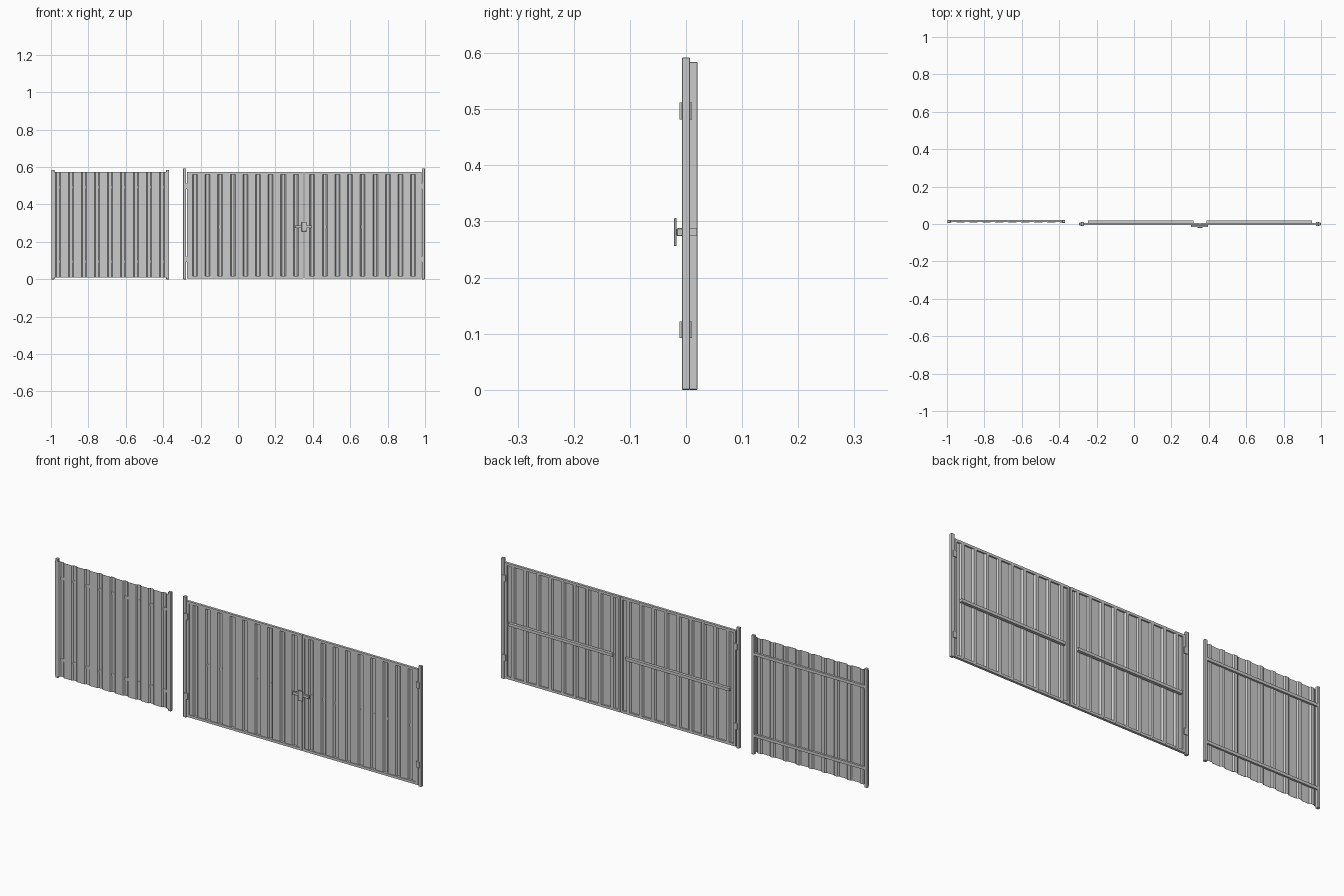
import bpy, bmesh

if "Cube" in bpy.data.objects:
    bpy.data.objects.remove(bpy.data.objects["Cube"])

GATE_X = 0.353      # centre line of the double gate
FENCE_X = -0.683    # centre line of the fence panel


def box(name, x, y, z, bevel=0.0):
    """Box from (min, max) pairs on each axis."""
    bpy.ops.mesh.primitive_cube_add(
        size=1, location=[(a[0] + a[1]) / 2 for a in (x, y, z)])
    ob = bpy.context.object
    ob.name = name
    ob.scale = [a[1] - a[0] for a in (x, y, z)]
    bpy.ops.object.transform_apply(location=False, rotation=False, scale=True)
    if bevel:
        mod = ob.modifiers.new("edge_bevel", 'BEVEL')
        mod.width = bevel
        mod.segments = 1
    return ob


def corrugated(name, x0, x1, z0, z1, y_front, y_back, waves):
    """Trapezoid sheet: wide flats at the front, narrow ridges at the back."""
    pitch = (x1 - x0) / waves
    profile = [(x0, y_front)]
    for i in range(waves):
        for f, y in ((0.30, y_front), (0.39, y_back), (0.61, y_back), (0.70, y_front)):
            profile.append((x0 + (i + f) * pitch, y))
    profile.append((x1, y_front))
    bm = bmesh.new()
    low = [bm.verts.new((x, y, z0)) for x, y in profile]
    high = [bm.verts.new((x, y, z1)) for x, y in profile]
    for i in range(len(profile) - 1):
        bm.faces.new((low[i], low[i + 1], high[i + 1], high[i]))
    mesh = bpy.data.meshes.new(name)
    bm.to_mesh(mesh)
    bm.free()
    ob = bpy.data.objects.new(name, mesh)
    bpy.context.collection.objects.link(ob)
    mod = ob.modifiers.new("sheet_thickness", 'SOLIDIFY')
    mod.thickness = 0.001
    mod.offset = -1
    return ob


def span(centre, side, near, far):
    """Interval measured outwards from a centre line, on either side."""
    return tuple(sorted((centre + side * near, centre + side * far)))


# Fence panel: sheet in front, posts and two rails behind
corrugated("fence_sheet", -0.997, -0.371, 0.009, 0.573, 0.006, 0.012, 9)
for side, label in ((-1, "left"), (1, "right")):
    box(f"fence_post_{label}", span(FENCE_X, side, 0.299, 0.314),
        (0.0065, 0.0205), (0, 0.584), 0.001)
for label, z in (("lower", 0.093), ("upper", 0.493)):
    box(f"fence_rail_{label}", (-0.984, -0.382), (0.0105, 0.0205),
        (z - 0.007, z + 0.007))

# Double gate: two mirrored framed leaves hung on posts
for side, label in ((-1, "left"), (1, "right")):
    box(f"gate_post_{label}", span(GATE_X, side, 0.630, 0.646),
        (-0.007, 0.007), (0, 0.592), 0.001)

    # Leaf frame
    depth = (-0.006, 0.006)
    box(f"outer_stile_{label}", span(GATE_X, side, 0.615, 0.627), depth, (0.005, 0.573))
    box(f"inner_stile_{label}", span(GATE_X, side, 0.002, 0.012), depth, (0.005, 0.573))
    for rail, z in (("bottom", (0.005, 0.017)), ("top", (0.561, 0.573))):
        box(f"{rail}_rail_{label}", span(GATE_X, side, 0.012, 0.615), depth, z)

    # Leaf infill and the brace across its back
    a, b = span(GATE_X, side, 0.010, 0.617)
    corrugated(f"gate_sheet_{label}", a, b, 0.012, 0.566, -0.002, 0.0055, 9)
    box(f"middle_rail_{label}", span(GATE_X, side, 0.035, 0.600),
        (0.005, 0.0195), (0.274, 0.288))

    # Hinges
    for pos, z in (("lower", 0.107), ("upper", 0.497)):
        box(f"hinge_{pos}_{label}", span(GATE_X, side, 0.620, 0.637),
            (-0.0115, 0.0105), (z - 0.015, z + 0.015))

# Latch: sliding bar with an upright grip
box("latch_bar", (0.305, 0.396), (-0.0165, -0.006), (0.274, 0.288), 0.001)
box("latch_grip", (0.340, 0.366), (-0.0215, -0.0165), (0.256, 0.306), 0.001)
